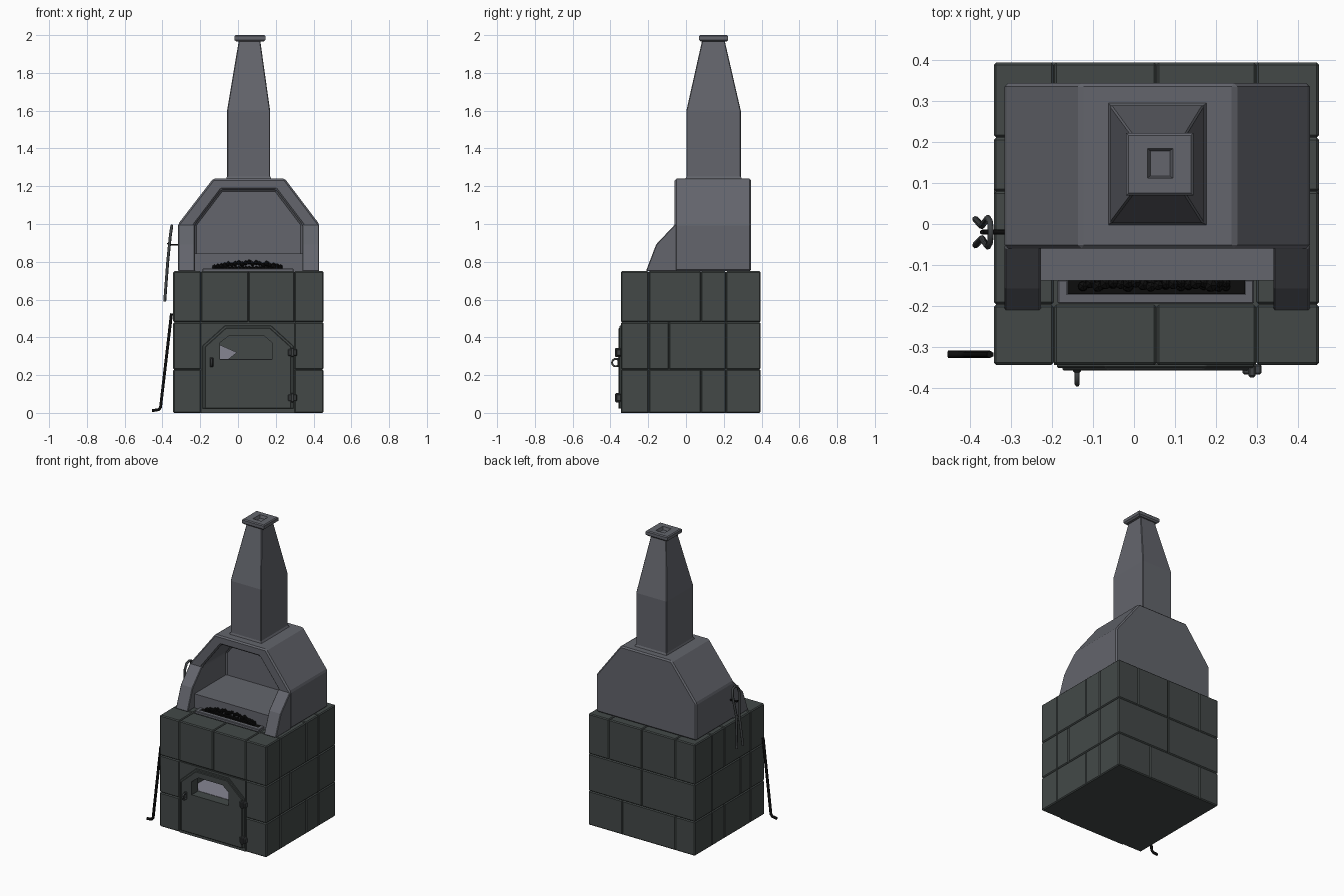
import bpy, bmesh, math, random
from mathutils import Vector

if "Cube" in bpy.data.objects:
    bpy.data.objects.remove(bpy.data.objects["Cube"])
random.seed(4)


def mat(name, r, g, b):
    m = bpy.data.materials.new(name)
    m.diffuse_color = (r, g, b, 1)
    m.use_nodes = True
    m.node_tree.nodes["Principled BSDF"].inputs["Base Color"].default_value = m.diffuse_color
    return m


STONE = mat("dark_green_stone", .056, .066, .064)
PLASTER = mat("grey_plaster", .125, .13, .15)
IRON = mat("dark_iron", .05, .055, .058)
BLACK = mat("black_coal", .004, .004, .004)
LIGHT = mat("light_firebrick", .24, .24, .29)


def finish(name, bm, m, bevel=0.0):
    bmesh.ops.recalc_face_normals(bm, faces=bm.faces)
    me = bpy.data.meshes.new(name)
    bm.to_mesh(me)
    bm.free()
    ob = bpy.data.objects.new(name, me)
    bpy.context.collection.objects.link(ob)
    if m:
        me.materials.append(m)
    if bevel:
        add_bevel(ob, bevel)
    return ob


def add_bevel(ob, w):
    b = ob.modifiers.new("bevel", 'BEVEL')
    b.width, b.segments, b.limit_method = w, 1, 'ANGLE'


def loft(name, rings, m, bevel=0.0):
    """Join closed rings of points into a capped solid."""
    bm = bmesh.new()
    vs = [[bm.verts.new(p) for p in r] for r in rings]
    n = len(vs[0])
    for a, b in zip(vs, vs[1:]):
        for i in range(n):
            bm.faces.new((a[i], a[(i + 1) % n], b[(i + 1) % n], b[i]))
    bm.faces.new(vs[0])
    bm.faces.new(vs[-1])
    return finish(name, bm, m, bevel)


def rects(name, rs, m, bevel=0.0):
    return loft(name, [[(a, c, z), (b, c, z), (b, d, z), (a, d, z)] for a, b, c, d, z in rs], m, bevel)


def box(name, x0, x1, y0, y1, z0, z1, m, bevel=0.0):
    return rects(name, [(x0, x1, y0, y1, z0), (x0, x1, y0, y1, z1)], m, bevel)


def prism(name, pts, axis, lo, hi, m, bevel=0.0):
    f = (lambda u, v, w: (u, w, v)) if axis == 'y' else (lambda u, v, w: (w, u, v))
    return loft(name, [[f(u, v, w) for u, v in pts] for w in (lo, hi)], m, bevel)


def cut(ob, cutter):
    cutter.hide_render = True
    cutter.display_type = 'WIRE'
    b = ob.modifiers.new("cut", 'BOOLEAN')
    b.operation, b.object, b.solver = 'DIFFERENCE', cutter, 'EXACT'


def tube(name, pts, r, m, cyclic=False):
    cu = bpy.data.curves.new(name, 'CURVE')
    cu.dimensions = '3D'
    cu.bevel_depth, cu.bevel_resolution, cu.use_fill_caps = r, 1, True
    s = cu.splines.new('POLY')
    s.points.add(len(pts) - 1)
    for p, q in zip(s.points, pts):
        p.co = (*q, 1)
    s.use_cyclic_u = cyclic
    cu.materials.append(m)
    ob = bpy.data.objects.new(name, cu)
    bpy.context.collection.objects.link(ob)
    return ob


# --- stone base: a core with three courses of bevelled blocks
X0, X1, Y0, Y1 = -.343, .453, -.345, .395
core = box("base_core", X0 + .006, X1 - .006, Y0 + .008, Y1 - .006, 0, .745, STONE)
surround = box("door_surround", -.196, .299, Y0, -.3, .0, .477, STONE)
rows = [0, .23, .48, .75]
for k in range(3):
    z0, z1 = rows[k], rows[k + 1]
    fx = [X0, -.196, .055, .299, X1] if k == 2 else [X0, -.196, .299, X1]
    for i, (a, b) in enumerate(zip(fx, fx[1:])):
        if k < 2 and i == 1:
            continue
        box("front_block", a, b, Y0, -.197, z0, z1, STONE, .006)
    bx = [X0, .055, X1] if k == 1 else [X0, -.196, .055, .299, X1][0 if k == 2 else 1:]
    if k == 0:
        bx = [X0, -.196, .2, X1]
    for a, b in zip(bx, bx[1:]):
        box("back_block", a, b, .212, Y1, z0, z1, STONE, .006)
    mid = -.09 if k == 1 else .08
    for a, b in ((-.197, mid), (mid, .212)):
        box("left_block", X0, -.196, a, b, z0, z1, STONE, .006)
        box("right_block", .299, X1, a, b, z0, z1, STONE, .006)

# --- oven door with a window into the oven chamber
window = [(-.095, .283), (.18, .283), (.18, .372), (.135, .41), (-.045, .41), (-.095, .372)]
window_cut = prism("window_cutter", window, 'y', -.42, -.2, None)
chamber = box("chamber_cutter", -.16, .26, -.29, .15, .278, .44, None)


def arch(d):
    return [(-.188 + d, .022), (.293 - d, .022), (.293 - d, .355 - d * .4), (.175 - d * .4, .462 - d),
            (-.07 + d * .4, .462 - d), (-.188 + d, .355 - d * .4)]


frame = prism("door_frame", arch(0), 'y', -.352, -.335, STONE, .003)
door = prism("oven_door", arch(.013), 'y', -.358, -.33, STONE, .003)
for ob in (core, surround, frame, door):
    cut(ob, window_cut)
cut(core, chamber)
box("oven_floor", -.158, .258, -.288, .148, .276, .284, LIGHT)
prism("oven_firebrick", [(-.13, .375), (-.005, .32), (-.05, .284), (-.13, .284)], 'y', -.12, .0, LIGHT)

# --- door hardware
for z in (.32, .08):
    box("hinge_plate", .265, .312, -.368, -.343, z - .018, z + .018, IRON, .004)
    box("hinge_pin", .28, .297, -.375, -.345, z - .024, z + .024, IRON, .004)
box("handle_plate", -.149, -.13, -.363, -.35, .243, .293, IRON, .003)
tube("door_handle", [(-.139, -.372 + .02 * math.cos(t * math.pi / 5), .266 + .02 * math.sin(t * math.pi / 5))
                     for t in range(10)], .006, IRON, True)

# --- hood with a hollow hearth
hood = prism("hood", [(-.317, .75), (-.317, 1.0), (-.132, 1.24), (.248, 1.24), (.43, 1.0), (.43, .75)],
             'y', -.06, .345, PLASTER)
cut(hood, prism("hearth_cutter", [(-.228, .7), (-.228, .997), (-.087, 1.182), (.2, 1.182), (.341, .997), (.341, .7)],
                'y', -.3, .2, None))
add_bevel(hood, .009)
for x0, x1 in ((-.317, -.228), (.341, .43)):
    prism("hood_cheek", [(-.05, .75), (-.212, .75), (-.158, .892), (-.058, .998), (-.05, .998)],
          'x', x0, x1, PLASTER, .008)
box("hearth_shelf", -.228, .341, -.138, .205, .745, .845, PLASTER)

# --- ember tray in front of the shelf
tray = box("ember_tray", -.187, .293, -.195, -.137, .745, .764, PLASTER, .003)
cut(tray, box("tray_cutter", -.165, .273, -.173, -.1, .755, .8, None))
box("ember_bed", -.163, .271, -.171, -.136, .75, .762, BLACK)
bm = bmesh.new()
for i in range(20):
    t = i / 19
    r = random.uniform(.012, .018)
    top = .012 + .022 * math.sin(math.pi * t)
    for lift in (0, top):
        res = bmesh.ops.create_icosphere(bm, subdivisions=1, radius=r)
        bmesh.ops.translate(bm, verts=res["verts"],
                            vec=(-.125 + .35 * t, -.148 + random.uniform(-.006, .006),
                                 .765 + lift * random.uniform(.6, 1)))
finish("coals", bm, BLACK)

# --- chimney and cap
rects("chimney_foot", [(-.064, .18, -.004, .298, 1.235), (-.058, .17, .002, .29, 1.252)], PLASTER)
rects("chimney", [(-.058, .17, .002, .29, 1.23), (-.058, .17, .002, .29, 1.6),
                  (.004, .118, .085, .205, 1.97)], PLASTER, .004)
rects("chimney_cap", [(-.008, .134, .078, .215, 1.965), (-.019, .145, .07, .223, 1.974),
                      (-.019, .145, .07, .223, 1.994), (-.013, .139, .076, .217, 2.0),
                      (.033, .095, .112, .185, 2.0), (.04, .088, .118, .179, 1.98)], PLASTER)

# --- poker leaning on the left side
tube("poker", [(-.352, -.319, .527), (-.41, -.319, .03), (-.42, -.319, .017), (-.455, -.319, .012)], .009, BLACK)

# --- tongs hanging from a peg
tube("tongs_peg", [(-.31, -.02, .89), (-.365, -.02, .89), (-.372, -.02, .9)], .006, BLACK)
tube("tongs", [(-.388, -.052, .59), (-.372, -.035, .8), (-.358, -.055, .94), (-.352, -.045, .98), (-.35, -.02, .99),
               (-.352, .005, .98), (-.358, .015, .94), (-.372, -.005, .8), (-.388, .012, .59)], .008, IRON)
